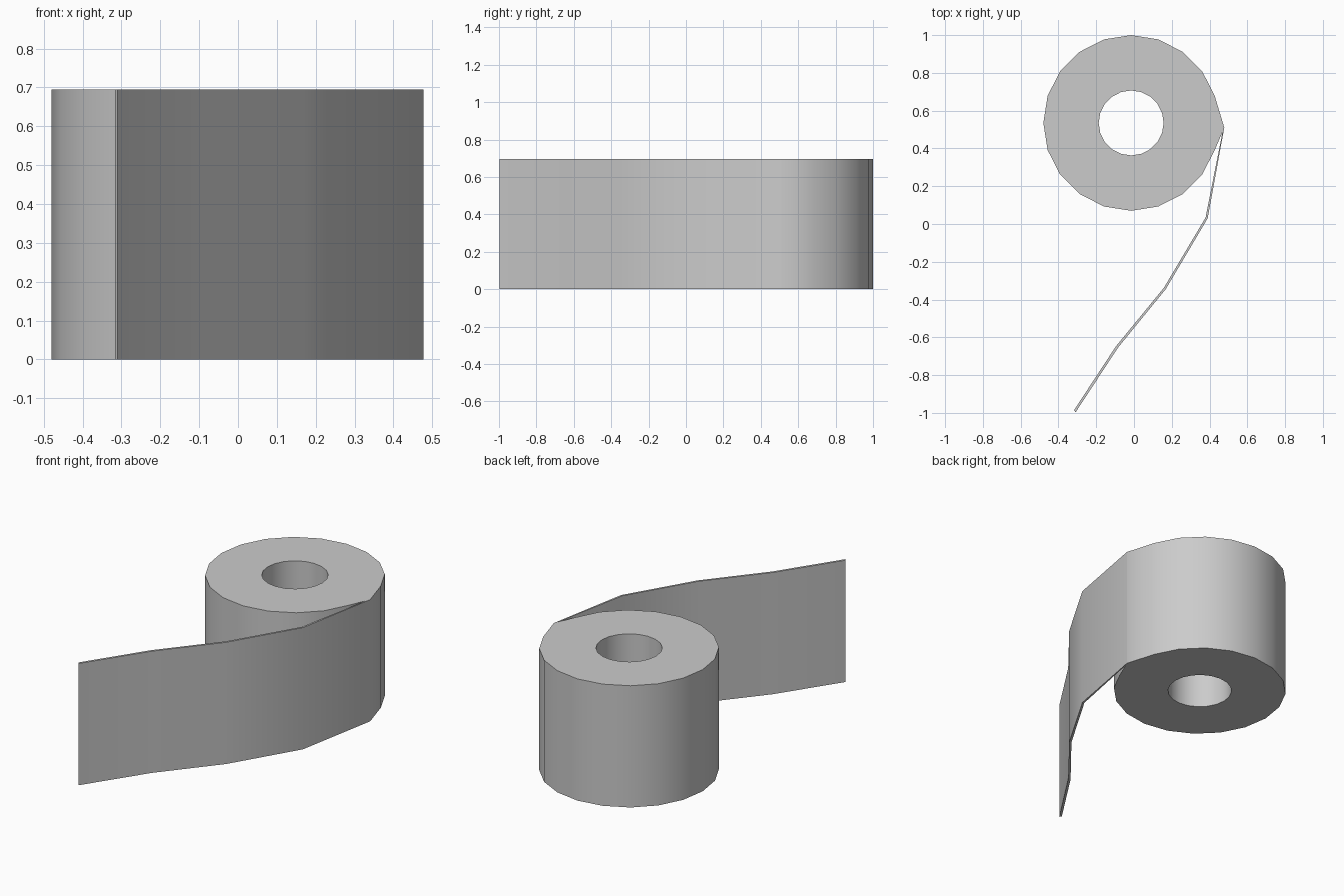
import bpy, bmesh, math

if "Cube" in bpy.data.objects:
    bpy.data.objects.remove(bpy.data.objects["Cube"])

H = 0.695                # height of roll and strip
CX, CY = -0.015, 0.535   # roll centre
SIDES = 20
TIP = (0.478, 0.51)      # where the strip peels off the roll


def finish(name, bm):
    bmesh.ops.recalc_face_normals(bm, faces=bm.faces)
    mesh = bpy.data.meshes.new(name)
    bm.to_mesh(mesh)
    bm.free()
    obj = bpy.data.objects.new(name, mesh)
    bpy.context.collection.objects.link(obj)
    bpy.ops.object.select_all(action='DESELECT')
    obj.select_set(True)
    bpy.context.view_layer.objects.active = obj
    bpy.ops.object.shade_smooth_by_angle(angle=math.radians(40))


def circle(r):
    step = 2 * math.pi / SIDES
    return [(CX + r * math.cos(i * step), CY + r * math.sin(i * step))
            for i in range(SIDES)]


def prism_band(name, outer, inner, closed):
    """Band between two matching plan outlines, extruded from z = 0 to H."""
    bm = bmesh.new()
    n = len(outer)
    ob, ot, ib, it = [[bm.verts.new((x, y, z)) for x, y in pts]
                      for pts in (outer, inner) for z in (0, H)]
    for i in range(n if closed else n - 1):
        j = (i + 1) % n
        for a, b in ((ob, ot), (ot, it), (it, ib), (ib, ob)):
            bm.faces.new((a[i], a[j], b[j], b[i]))
    if not closed:
        for i in (0, n - 1):
            bm.faces.new((ob[i], ot[i], it[i], ib[i]))
    finish(name, bm)


# Wound roll with a hollow core, one corner pulled out to meet the strip
rim = circle(0.465)
rim[0] = TIP
prism_band("roll", rim, circle(0.172), True)

# Loose strip trailing off the roll
outside = [TIP, (0.39, 0.03), (0.168, -0.345), (-0.085, -0.655), (-0.31, -0.998)]
inside = [(0.471, 0.50), (0.379, 0.034), (0.158, -0.338), (-0.096, -0.648), (-0.317, -0.985)]
prism_band("loose_strip", outside, inside, False)
